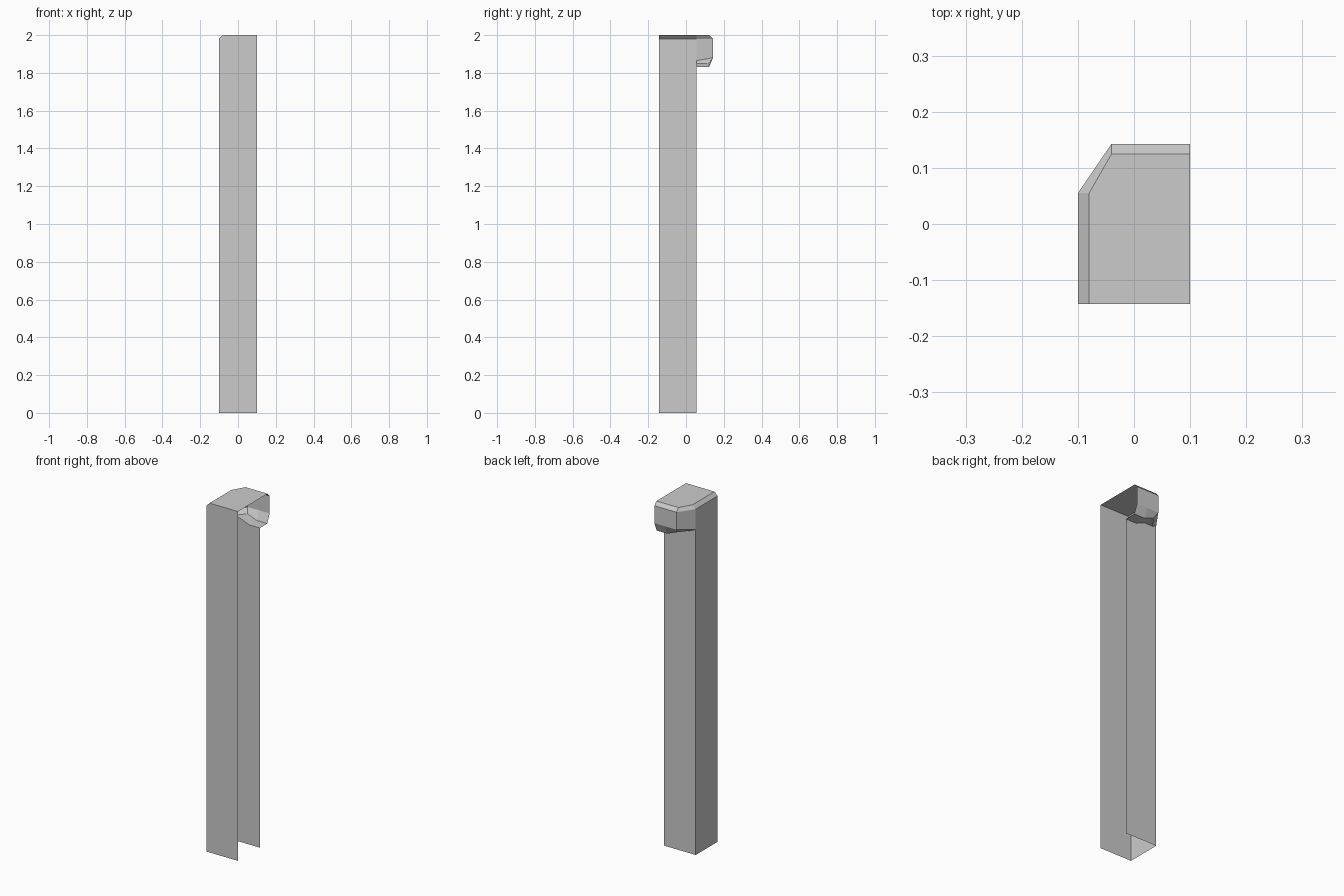
import bpy, bmesh

if "Cube" in bpy.data.objects:
    bpy.data.objects.remove(bpy.data.objects["Cube"])

X, F, W, B = 0.1, -0.143, 0.055, 0.143   # half width, front, rear wall, hood rear


def build(name, faces):
    """Make one flat-shaded object from a few planar outlines."""
    bm = bmesh.new()
    for pts in faces:
        bm.faces.new([bm.verts.new(p) for p in pts])
    bmesh.ops.remove_doubles(bm, verts=bm.verts, dist=1e-4)
    mesh = bpy.data.meshes.new(name)
    bm.to_mesh(mesh)
    bm.free()
    ob = bpy.data.objects.new(name, mesh)
    bpy.context.collection.objects.link(ob)
    return ob


def strips(*rows):
    """Quads between neighbouring rows of points."""
    return [(a[i], a[i + 1], b[i + 1], b[i])
            for a, b in zip(rows, rows[1:]) for i in range(len(a) - 1)]


# Open shaft: front, left and rear walls; right side and bottom stay open
front = [(-X, F, 0), (X, F, 0), (X, F, 2), (-0.08, F, 2), (-X, F, 1.98)]
left = [(-X, W, 0), (-X, F, 0), (-X, F, 1.98), (-X, W, 1.98), (-X, W, 1.865)]
rear = [(X, W, 0), (-X, W, 0), (-X, W, 1.865), (-0.08, W, 1.853),
        (-0.025, W, 1.853), (0.033, W, 1.83), (X, W, 1.83)]
build("shaft_walls", [front, left, rear])

# Flat cap with a narrow bevel along its left and rear edges
cap_in = [(-0.08, F, 2), (-0.08, W, 2), (-0.04, 0.125, 2), (0.033, 0.125, 2), (X, 0.125, 2)]
cap_out = [(-X, F, 1.98), (-X, W, 1.98), (-0.04, B, 1.98), (0.033, B, 1.98), (X, B, 1.98)]
build("cap", [[(X, F, 2)] + [cap_in[4], cap_in[2], cap_in[1], cap_in[0]],
              (cap_in[0], cap_in[1], cap_out[1], cap_out[0]),
              (cap_in[1], cap_in[2], cap_out[2], cap_out[1]),
              (cap_in[2], cap_in[4], cap_out[4], cap_out[2])])

# Overhanging hood: upright faces, lower bevel and stepped underside
low_z = (1.865, 1.88, 1.88, 1.88)
low = [(p[0], p[1], z) for p, z in zip(cap_out[1:], low_z)]
under = [(-0.08, W, 1.853), (-0.025, 0.122, 1.853), (0.033, 0.122, 1.83), (X, 0.122, 1.83)]
wall_edge = [(-0.025, W, 1.853), (0.033, W, 1.83), (X, W, 1.83)]
hood = [(cap_out[1], cap_out[2], low[1], low[0]),
        (cap_out[2], cap_out[4], low[3], low[1])]
hood += strips(low, under) + strips(under[1:], wall_edge)
hood.append((under[0], under[1], wall_edge[0]))
build("hood", hood)
